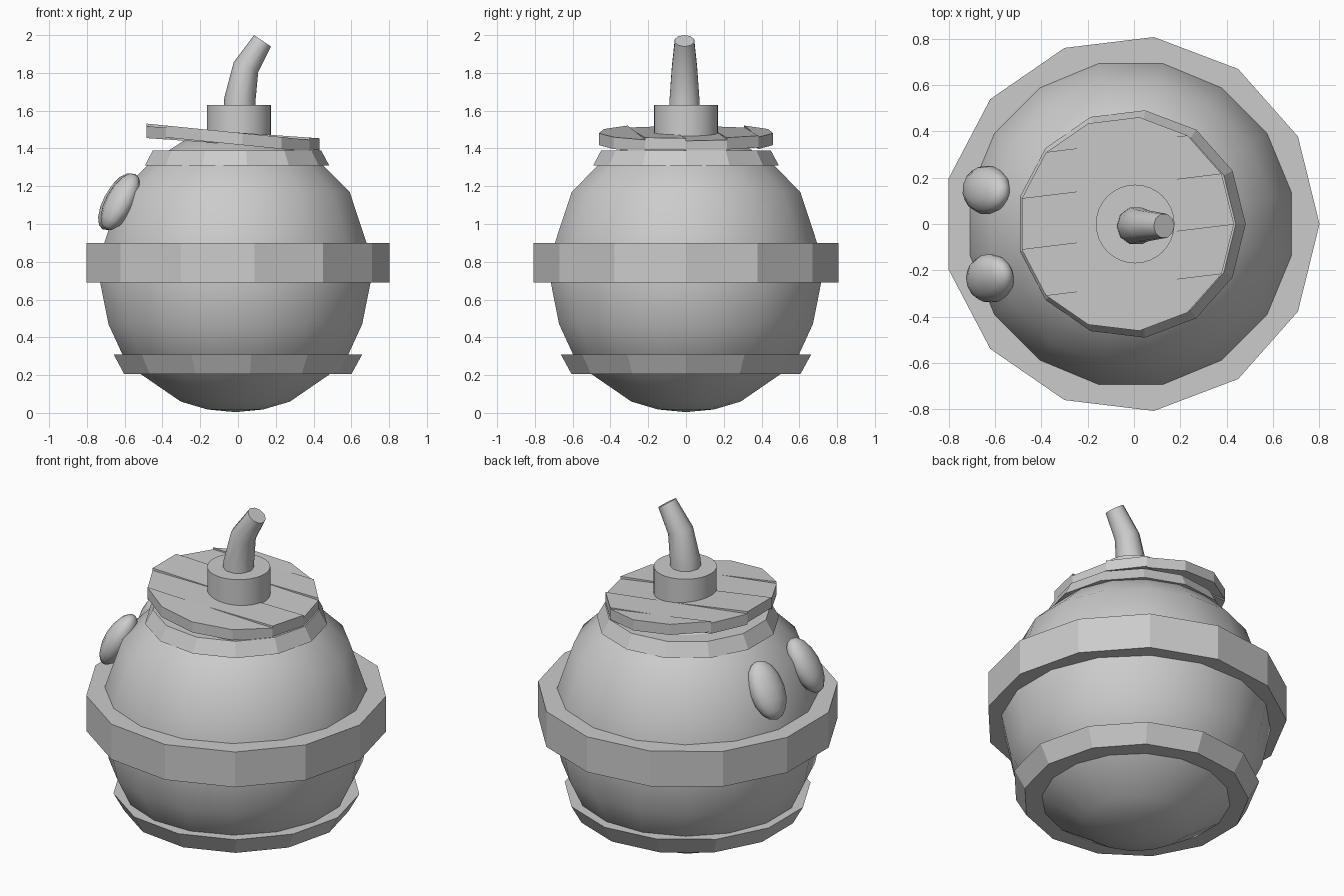
import bpy, bmesh, math
from mathutils import Vector, Matrix

if "Cube" in bpy.data.objects:
    bpy.data.objects.remove(bpy.data.objects["Cube"])

def finish(name, bm, smooth=None):
    bmesh.ops.recalc_face_normals(bm, faces=bm.faces)
    me = bpy.data.meshes.new(name)
    bm.to_mesh(me)
    bm.free()
    ob = bpy.data.objects.new(name, me)
    bpy.context.collection.objects.link(ob)
    if smooth:
        bpy.ops.object.select_all(action='DESELECT')
        ob.select_set(True)
        bpy.context.view_layer.objects.active = ob
        bpy.ops.object.shade_smooth_by_angle(angle=math.radians(smooth))
    return ob

def loft(bm, rings):
    """Skin a list of point rings and cap both ends."""
    vs = [[bm.verts.new(p) for p in ring] for ring in rings]
    n = len(vs[0])
    for a, b in zip(vs, vs[1:]):
        for i in range(n):
            bm.faces.new((a[i], a[(i + 1) % n], b[(i + 1) % n], b[i]))
    bm.faces.new(vs[0][::-1])
    bm.faces.new(vs[-1])

def ring(r, z, n, cx=0.0, off=0.0):
    return [Vector((cx + r * math.cos(off + 2 * math.pi * i / n),
                    r * math.sin(off + 2 * math.pi * i / n), z)) for i in range(n)]

def turned(name, profile, n, cx=0.0, off=0.0, smooth=None):
    bm = bmesh.new()
    loft(bm, [ring(r, z, n, cx, off) for r, z in profile])
    return finish(name, bm, smooth)

# round body
turned("body", [(0.01, 0.005), (0.15, 0.018), (0.295, 0.06), (0.51, 0.205), (0.61, 0.31),
                (0.685, 0.47), (0.748, 0.78), (0.617, 1.17), (0.46, 1.325),
                (0.28, 1.44), (0.01, 1.48)], 16, -0.014, math.pi / 16, 50)

# hoops
turned("middle_band", [(0.814, 0.69), (0.814, 0.90)], 13, -0.012)
turned("lower_band", [(0.61, 0.205), (0.668, 0.31)], 13, -0.01)
turned("upper_band", [(0.495, 1.31), (0.452, 1.39)], 13, -0.012)

# tilted lid of five slightly twisted planks
outline = ring(0.465, 0, 13, -0.033)
strips = [(2, 3, 4, 5), (1, 2, 5, 6), (0, 1, 6, 7), (12, 0, 7, 8), (8, 9, 10, 11, 12)]
for k, strip in enumerate(strips):
    slope = -0.085 + (0.015 if k % 2 else -0.015)
    bm = bmesh.new()
    loft(bm, [[Vector((outline[i].x, outline[i].y, z + slope * (outline[i].x + 0.03)))
               for i in strip] for z in (1.423, 1.486)])
    finish("lid_plank_%d" % (k + 1), bm)

# fuse collar
turned("fuse_collar", [(0.17, 1.42), (0.17, 1.63)], 32, 0.005, 0, 40)

# bent tapering fuse
path = [((0.007, 1.58), 0, 0.084), ((0.01, 1.66), 6, 0.083),
        ((0.042, 1.83), 22, 0.07), ((0.13, 1.97), 34, 0.054)]
bm = bmesh.new()
loft(bm, [[Matrix.Rotation(math.radians(a), 3, 'Y') @ p + Vector((x, -0.008, z))
           for p in ring(r, 0, 10)] for (x, z), a, r in path])
finish("fuse", bm, 50)

# pair of oval eyes lying against the body
for name, y, x, yaw in (("eye_left", 0.147, -0.637, -13), ("eye_right", -0.235, -0.622, 20)):
    bm = bmesh.new()
    bmesh.ops.create_uvsphere(bm, u_segments=12, v_segments=8, radius=1)
    m = (Matrix.Translation((x, y, 1.118)) @ Matrix.Rotation(math.radians(yaw), 4, 'Z')
         @ Matrix.Rotation(math.radians(29), 4, 'Y') @ Matrix.Diagonal((0.075, 0.107, 0.168, 1)))
    bmesh.ops.transform(bm, matrix=m, verts=bm.verts)
    finish(name, bm, 70)
